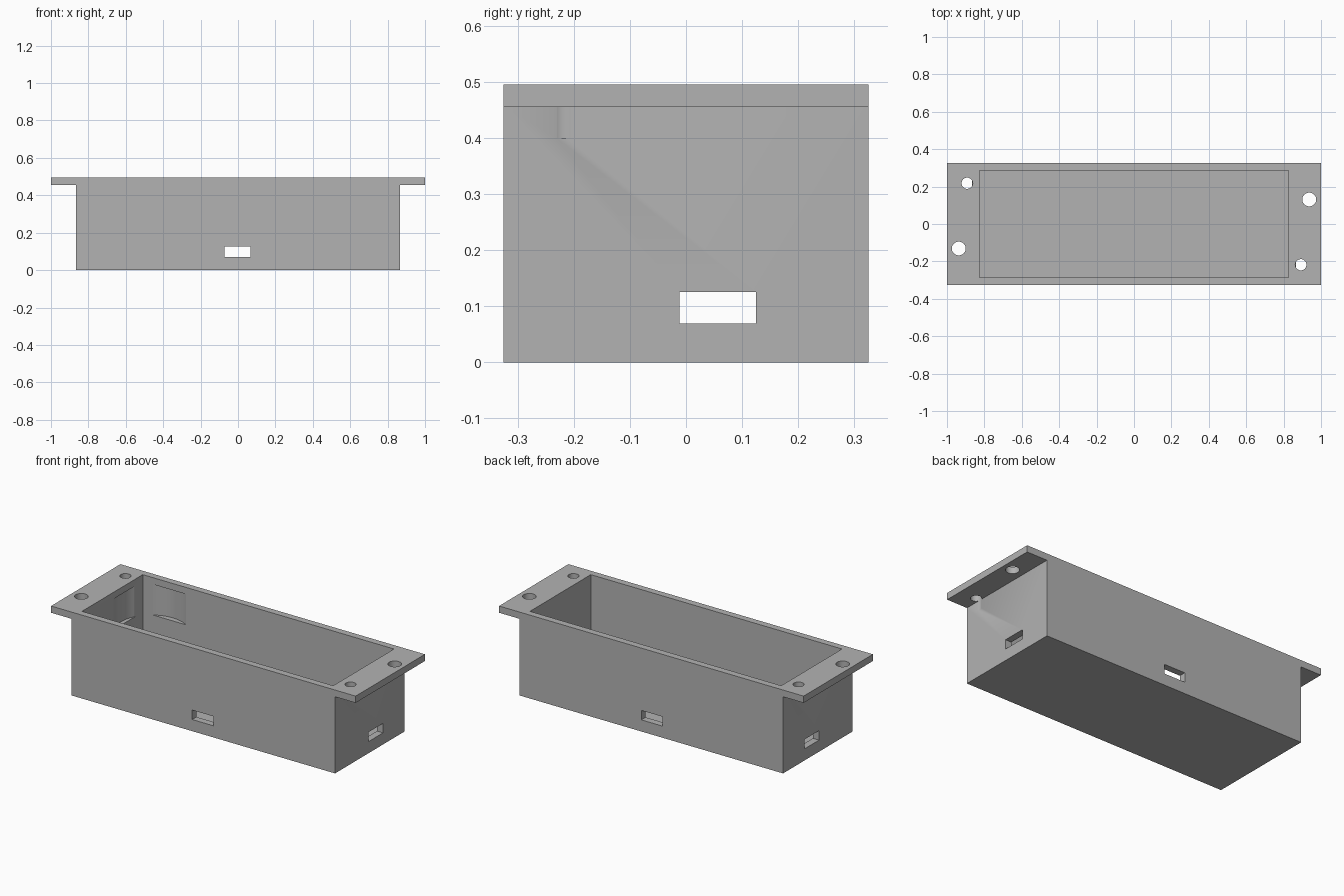
import bpy, bmesh, math
from mathutils import Matrix, Vector

if "Cube" in bpy.data.objects:
    bpy.data.objects.remove(bpy.data.objects["Cube"], do_unlink=True)

# Overall sizes
HX, HY, TOP = 0.865, 0.325, 0.495
WALL = 0.04
LEDGE = TOP - WALL
INX, INY = HX - WALL, HY - WALL

grey = bpy.data.materials.new("plain grey")
grey.use_nodes = True
colour = (0.45, 0.45, 0.45, 1)
grey.diffuse_color = colour
grey.node_tree.nodes["Principled BSDF"].inputs["Base Color"].default_value = colour


def to_object(name, bm):
    bmesh.ops.recalc_face_normals(bm, faces=bm.faces)
    mesh = bpy.data.meshes.new(name)
    bm.to_mesh(mesh)
    bm.free()
    mesh.materials.append(grey)
    obj = bpy.data.objects.new(name, mesh)
    bpy.context.collection.objects.link(obj)
    return obj


def box(name, low, high):
    low, high = Vector(low), Vector(high)
    bm = bmesh.new()
    bmesh.ops.create_cube(bm, size=1, matrix=Matrix.Translation((low + high) / 2)
                          @ Matrix.Diagonal((high - low).to_4d()))
    return to_object(name, bm)


def cylinder(name, x, y, radius, low, high, sides=48):
    bm = bmesh.new()
    bmesh.ops.create_cone(bm, cap_ends=True, segments=sides, radius1=radius,
                          radius2=radius, depth=high - low,
                          matrix=Matrix.Translation((x, y, (low + high) / 2)))
    return to_object(name, bm)


# Case with end flanges: T-shaped profile extruded front to back
half = [(HX, 0), (HX, LEDGE), (1, LEDGE), (1, TOP)]
profile = half + [(-x, z) for x, z in reversed(half)]
bm = bmesh.new()
face = bm.faces.new([bm.verts.new((x, -HY, z)) for x, z in profile])
new = bmesh.ops.extrude_face_region(bm, geom=[face])["geom"]
bmesh.ops.translate(bm, vec=(0, 2 * HY, 0),
                    verts=[v for v in new if isinstance(v, bmesh.types.BMVert)])
case = to_object("flanged_case", bm)

# Cavity, and slots running through opposite walls
cutters = [
    box("cavity_cutter", (-INX, -INY, WALL), (INX, INY, TOP + 0.1)),
    box("front_back_slot_cutter", (-0.073, -0.5, 0.069), (0.066, 0.5, 0.125)),
    box("side_slot_cutter", (-1.2, -0.012, 0.069), (1.2, 0.125, 0.125)),
]

# Screw holes, repeated with half-turn symmetry
for s in (1, -1):
    cutters.append(cylinder("small_hole_cutter", -0.892 * s, 0.218 * s, 0.03, 0.4, 0.6))
    cutters.append(cylinder("large_hole_cutter", -0.937 * s, -0.131 * s, 0.037, 0.4, 0.6))

# Shallow curved recess inside the back wall
chord, depth = 0.217, 0.032
radius = (chord ** 2 / 4 + depth ** 2) / (2 * depth)
cutters.append(cylinder("recess_cutter", -0.65, INY + depth - radius, radius,
                        0.273, LEDGE, 96))

for cutter in cutters:
    mod = case.modifiers.new(cutter.name, "BOOLEAN")
    mod.operation = "DIFFERENCE"
    mod.solver = "EXACT"
    mod.object = cutter
    cutter.hide_render = True

# Bake the cuts and discard the cutters
depsgraph = bpy.context.evaluated_depsgraph_get()
case.data = bpy.data.meshes.new_from_object(case.evaluated_get(depsgraph))
case.modifiers.clear()
for cutter in cutters:
    bpy.data.objects.remove(cutter, do_unlink=True)

# Smooth only the curved hole walls
bpy.ops.object.select_all(action="DESELECT")
case.select_set(True)
bpy.context.view_layer.objects.active = case
bpy.ops.object.shade_smooth_by_angle(angle=math.radians(30))
